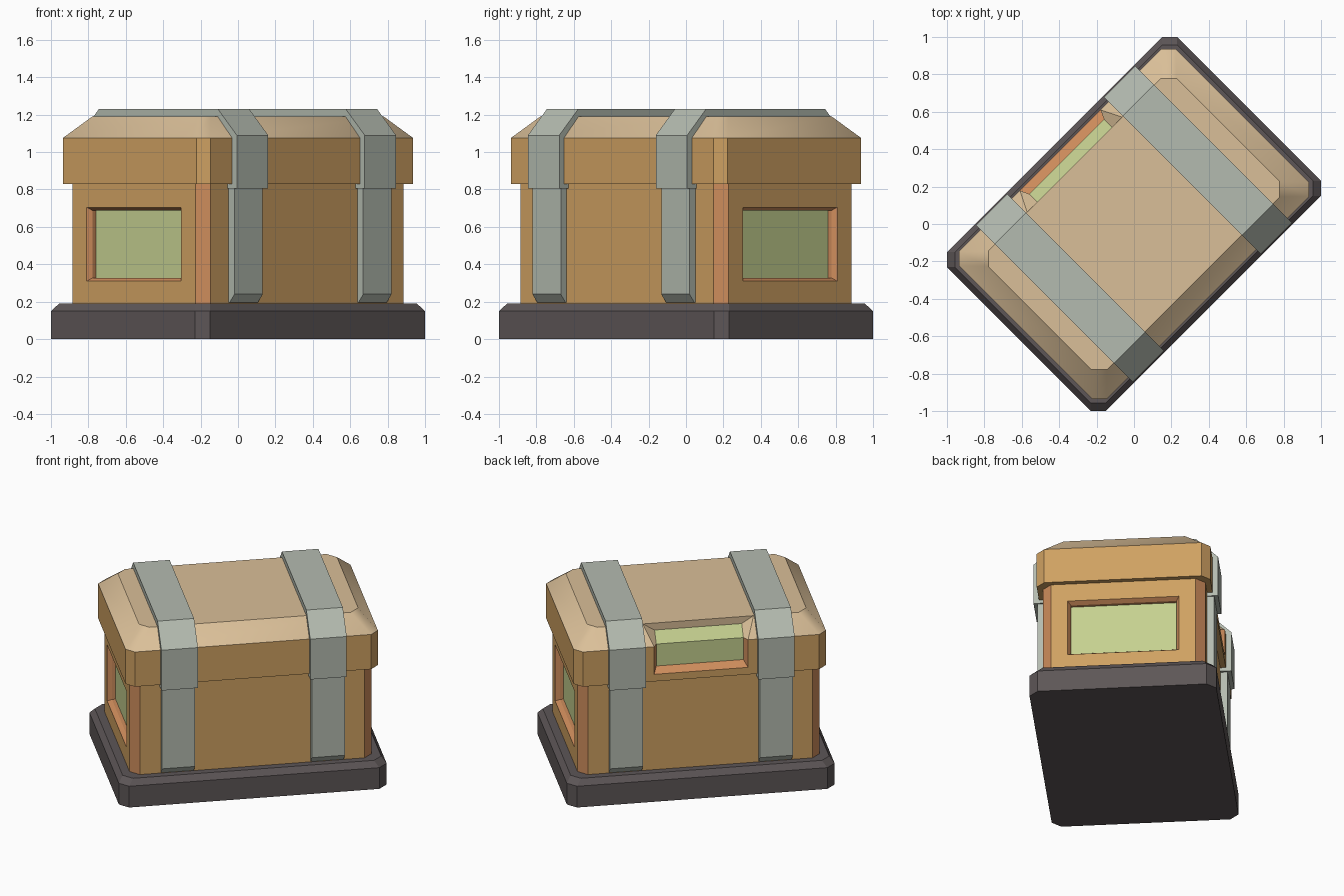
import bpy, bmesh, math
from mathutils import Matrix, Vector

if "Cube" in bpy.data.objects:
    bpy.data.objects.remove(bpy.data.objects["Cube"])

TURN = Matrix.Rotation(math.radians(45), 4, 'Z')   # chest stands diagonally


def material(name, rgb):
    lin = [((c / 255 + 0.055) / 1.055) ** 2.4 for c in rgb]
    m = bpy.data.materials.new(name)
    m.diffuse_color = (*lin, 1)
    m.use_nodes = True
    m.node_tree.nodes["Principled BSDF"].inputs["Base Color"].default_value = m.diffuse_color
    return m


WOOD = material("wood", (207, 161, 98))
TRIM = material("reddish trim", (207, 141, 92))
GREEN = material("pale green panel", (197, 208, 144))
TAN = material("tan lid top", (218, 191, 152))
METAL = material("grey strap", (180, 187, 176))
DARK = material("dark base", (93, 86, 87))


def finish(bm, name, mats, angle=None):
    bm.transform(TURN)
    me = bpy.data.meshes.new(name)
    bm.to_mesh(me)
    bm.free()
    for m in mats:
        me.materials.append(m)
    if angle:
        me.set_sharp_from_angle(angle=math.radians(angle))
    ob = bpy.data.objects.new(name, me)
    bpy.context.collection.objects.link(ob)
    return ob


def loft(rings):
    """Stack of chamfered rectangles: (half length, half width, chamfer, z)."""
    bm = bmesh.new()
    loops = []
    for a, b, c, z in rings:
        pts = [(a, b - c), (a - c, b), (c - a, b), (-a, b - c),
               (-a, c - b), (c - a, -b), (a - c, -b), (a, c - b)]
        loops.append([bm.verts.new((x, y, z)) for x, y in pts])
    for lo, hi in zip(loops, loops[1:]):
        for i in range(8):
            j = (i + 1) % 8
            bm.faces.new((lo[i], lo[j], hi[j], hi[i]))
    bm.faces.new(loops[0][::-1])
    bm.faces.new(loops[-1])
    bmesh.ops.recalc_face_normals(bm, faces=bm.faces[:])
    return bm


def cut(bm, pick, co, no):
    """Split only the faces chosen by pick along a plane."""
    faces = [f for f in bm.faces if pick(f)]
    geom = set(faces)
    for f in faces:
        geom.update(f.edges)
        geom.update(f.verts)
    bmesh.ops.bisect_plane(bm, geom=list(geom), plane_co=co, plane_no=no, dist=1e-5)
    bm.normal_update()


# Dark base plinth
finish(loft([(.87, .60, .057, 0), (.87, .60, .057, .15), (.84, .57, .057, .19)]),
       "base", [DARK])

# Body with trimmed corners and a recessed window at each end
bm = loft([(.787, .522, .057, .18), (.787, .522, .057, .85)])
bm.normal_update()
for f in bm.faces:
    f.material_index = int(abs(f.normal.x) > .5 and abs(f.normal.y) > .5)
is_end = lambda f: abs(f.normal.x) > .99
for s in (-1, 1):
    cut(bm, is_end, (0, s * .357, 0), (0, 1, 0))
for z in (.31, .705):
    cut(bm, is_end, (0, 0, z), (0, 0, 1))
panes = [f for f in bm.faces if is_end(f)
         and (f.calc_center_median() - Vector((0, 0, .5075))).yz.length < .05]
for f in panes:
    f.material_index = 1
bmesh.ops.inset_individual(bm, faces=panes, thickness=.025, depth=-.028)
for f in panes:
    bm.normal_update()
    n = f.normal.copy()
    inner = [bm.verts.new(v.co - n * .023) for v in f.verts]
    old = list(f.verts)
    bm.faces.remove(f)
    for i in range(4):
        j = (i + 1) % 4
        bm.faces.new((old[i], old[j], inner[j], inner[i])).material_index = 1
    bm.faces.new(inner).material_index = 2
finish(bm, "body", [WOOD, TRIM, GREEN])

# Lid with sloped tan top
bm = loft([(.82, .558, .053, .83), (.82, .558, .053, 1.075), (.712, .448, .058, 1.19)])
bm.normal_update()
for f in bm.faces:
    f.material_index = int(f.normal.z > .3)
    f.smooth = .3 < f.normal.z < .95
# Opening in the back side of the lid
back = lambda f: f.normal.y > .5 and abs(f.normal.x) < .1
for s in (-1, 1):
    cut(bm, back, (s * .305, 0, 0), (1, 0, 0))
cut(bm, lambda f: f.normal.y > .99 and abs(f.calc_center_median().x) < .1,
    (0, 0, .88), (0, 0, 1))
hole = [f for f in bm.faces if back(f) and abs(f.calc_center_median().x) < .1
        and f.calc_center_median().z > .9]
bmesh.ops.delete(bm, geom=hole, context='FACES')
near = lambda p: min(bm.verts, key=lambda v: (v.co - Vector(p)).length)
outer_p = [(.558, .88), (.558, 1.075), (.448, 1.19)]
inner_p = [(.51, .915), (.51, 1.07), (.447, 1.14)]
out = {s: [near((s * .305, y, z)) for y, z in outer_p] for s in (-1, 1)}
inn = {s: [bm.verts.new((s * .283, y, z)) for y, z in inner_p] for s in (-1, 1)}
for s in (-1, 1):
    out[s][2].co.x = s * .36
o = out[1] + out[-1][::-1]
n = inn[1] + inn[-1][::-1]
for i, mat in enumerate((2, 1, 1, 1, 2, 2)):     # sides, top, sides, sill
    j = (i + 1) % 6
    bm.faces.new((o[i], n[i], n[j], o[j])).material_index = mat
for i in (0, 1):
    bm.faces.new((inn[1][i], inn[-1][i], inn[-1][i + 1], inn[1][i + 1])).material_index = 3
bmesh.ops.recalc_face_normals(bm, faces=bm.faces[:])
finish(bm, "lid", [WOOD, TAN, TRIM, GREEN], 35)


def strap(name, profile, u0, u1):
    """Prism of a (v, z) profile between two positions along the chest."""
    bm = bmesh.new()
    f = bm.faces.new([bm.verts.new((u0, v, z)) for v, z in profile])
    new = bmesh.ops.extrude_face_region(bm, geom=[f])["geom"]
    bmesh.ops.translate(bm, vec=(u1 - u0, 0, 0),
                        verts=[g for g in new if isinstance(g, bmesh.types.BMVert)])
    bmesh.ops.recalc_face_normals(bm, faces=bm.faces[:])
    finish(bm, name, [METAL])


# Metal straps over the lid and down both long sides
half = [(.593, .805), (.593, 1.09), (.45, 1.23)]
over = half + [(-v, z) for v, z in half[::-1]]
side = [(.50, .195), (.53, .195), (.567, .24), (.567, .82), (.50, .82)]
for s, end in ((-1, "left"), (1, "right")):
    strap(f"lid_strap_{end}", over, s * .365, s * .602)
    for t, face in ((-1, "front"), (1, "back")):
        strap(f"body_strap_{end}_{face}", [(t * v, z) for v, z in side], s * .38, s * .594)
